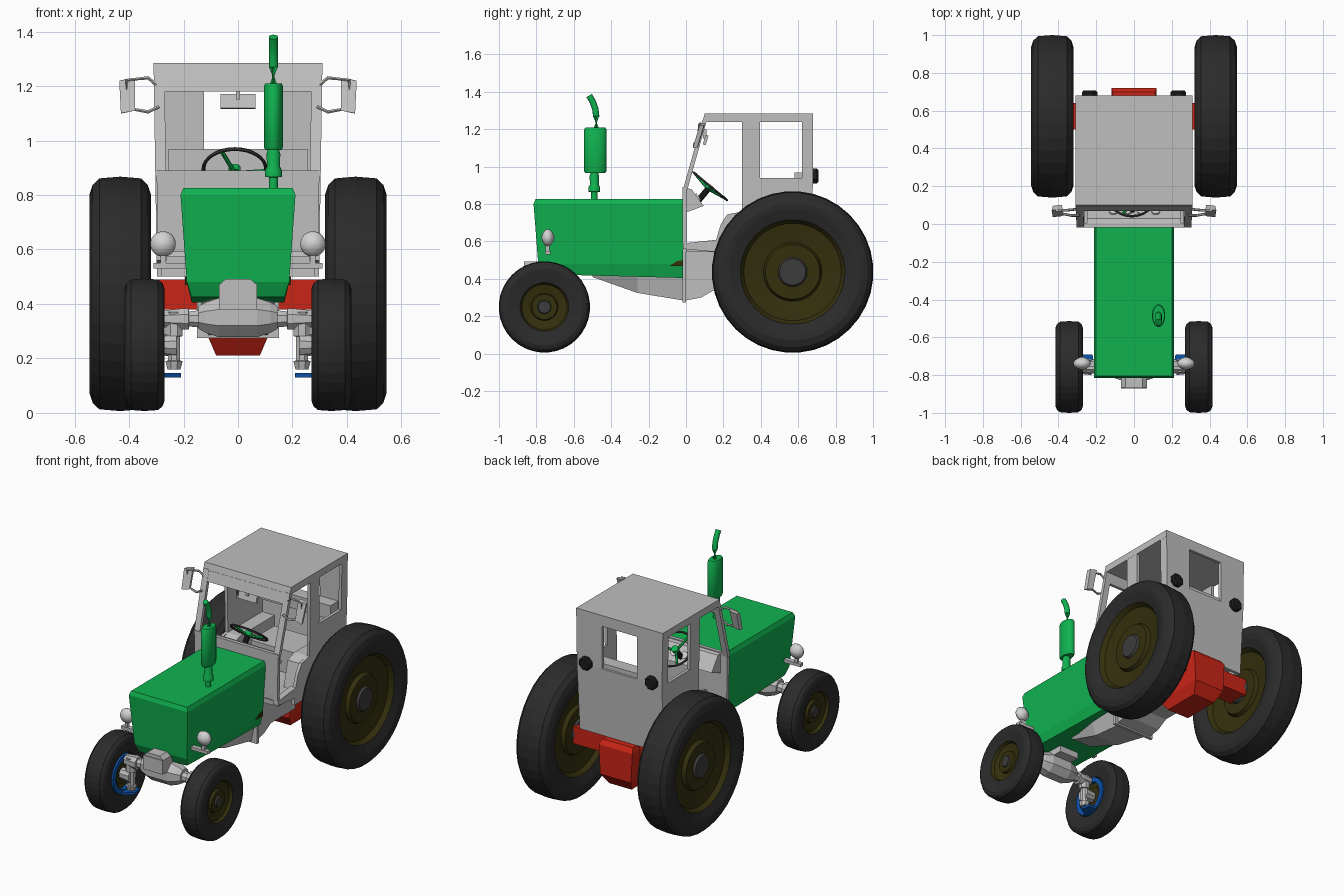
import bpy, bmesh, math
from mathutils import Vector

if "Cube" in bpy.data.objects:
    bpy.data.objects.remove(bpy.data.objects["Cube"])


def material(name, r, g, b):
    m = bpy.data.materials.new(name)
    m.use_nodes = True
    m.diffuse_color = (r, g, b, 1)
    m.node_tree.nodes["Principled BSDF"].inputs["Base Color"].default_value = (r, g, b, 1)
    return m


GREEN = material("body green", 0.005, 0.45, 0.08)
GREY = material("cab grey", 0.52, 0.52, 0.52)
WHITE = material("lamp grey", 0.65, 0.65, 0.65)
TYRE = material("tyre black", 0.024, 0.024, 0.024)
OLIVE = material("rim olive", 0.034, 0.029, 0.004)
HUB = material("hub grey", 0.045, 0.045, 0.045)
RED = material("axle red", 0.6, 0.018, 0.008)
BLUE = material("knuckle blue", 0.004, 0.09, 0.42)
BLACK = material("trim black", 0.012, 0.012, 0.012)


def loft(name, rings, mats, side=1, cap=True, lean=False, smooth=False, rule=None):
    """Skin a list of equal-sized point rings; rule picks a material per face."""
    bm = bmesh.new()
    rows = []
    for ring in rings:
        row = []
        for x, y, z in ring:
            if lean:
                x *= 1 - 0.05 * (1.285 - z)
            row.append(bm.verts.new((x * side, y, z)))
        rows.append(row)
    n = len(rows[0])
    for a, b in zip(rows, rows[1:]):
        for i in range(n):
            j = (i + 1) % n
            bm.faces.new((a[i], a[j], b[j], b[i]))
    if cap:
        bm.faces.new(rows[0])
        bm.faces.new(rows[-1])
    bmesh.ops.recalc_face_normals(bm, faces=bm.faces)
    if rule:
        for f in bm.faces:
            f.material_index = rule(f.calc_center_median())
    me = bpy.data.meshes.new(name)
    bm.to_mesh(me)
    bm.free()
    for m in mats if isinstance(mats, list) else [mats]:
        me.materials.append(m)
    ob = bpy.data.objects.new(name, me)
    bpy.context.collection.objects.link(ob)
    if smooth:
        bpy.ops.object.select_all(action='DESELECT')
        ob.select_set(True)
        bpy.context.view_layer.objects.active = ob
        bpy.ops.object.shade_smooth_by_angle(angle=math.radians(40))
    return ob


def prism(name, profile, x0, x1, mat, **kw):
    """Extrude a (y, z) profile across x."""
    return loft(name, [[(x, y, z) for y, z in profile] for x in (x0, x1)], mat, **kw)


def box(name, x0, x1, y0, y1, z0, z1, mat, **kw):
    return prism(name, [(y0, z0), (y1, z0), (y1, z1), (y0, z1)], x0, x1, mat, **kw)


def turned(name, loc, axis, stations, mat, n=16, stretch=1, **kw):
    """Revolve (offset, radius) stations about an axis through loc."""
    a = "xyz".index(axis)
    rings = []
    for d, r in stations:
        ring = []
        for i in range(n):
            t = 2 * math.pi * (i + 0.5) / n
            p = [0, 0, 0]
            p[a] = d
            p[(a + 1) % 3] = r * math.cos(t)
            p[(a + 2) % 3] = r * math.sin(t) * stretch
            ring.append(Vector(p) + Vector(loc))
        rings.append(ring)
    return loft(name, rings, mat, **kw)


def pipe(name, pts, r, mat, n=8, **kw):
    pts = [Vector(p) for p in pts]
    rings = []
    for i, p in enumerate(pts):
        q = (pts[min(i + 1, len(pts) - 1)] - pts[max(i - 1, 0)]).to_track_quat('Z', 'Y')
        rings.append([p + q @ Vector((r * math.cos(2 * math.pi * k / n),
                                      r * math.sin(2 * math.pi * k / n), 0)) for k in range(n)])
    return loft(name, rings, mat, **kw)


def wheel(name, loc, half, radius, rim, side):
    """Tyre, dished rim and hub, symmetric about the wheel's own plane."""
    out = [(0.0, radius), (0.68 * half, 0.985 * radius), (0.9 * half, 0.93 * radius),
           (half, 0.85 * radius), (0.97 * half, 0.78 * radius), (0.8 * half, rim),
           (0.55 * half, rim * 0.93), (0.4 * half, rim * 0.56), (0.62 * half, rim * 0.52),
           (0.62 * half, rim * 0.28), (0.75 * half, rim * 0.25)]
    stations = [(-d, r) for d, r in reversed(out[1:])] + out

    def rule(c):
        rr = math.hypot(c.y - loc[1], c.z - loc[2])
        return 0 if rr > rim * 0.98 else 1 if rr > rim * 0.27 else 2
    turned(name, loc, 'x', stations, [TYRE, OLIVE, HUB], n=36, side=side, rule=rule)


# Hood
def hood_ring(w, yf, zf, zb):
    return [(-w, yf, zf), (w, yf, zf), (w, -0.015, zb), (-w, -0.015, zb)]


loft("hood", [hood_ring(0.17, -0.765, 0.425, 0.405), hood_ring(0.188, -0.79, 0.48, 0.48),
              hood_ring(0.211, -0.815, 0.80, 0.80), hood_ring(0.20, -0.805, 0.826, 0.826)], GREEN)

# Exhaust stack
turned("exhaust_base", (0.13, -0.49, 0), 'z',
       [(0.82, 0.017), (0.865, 0.017), (0.866, 0.032), (0.89, 0.032), (0.905, 0.024),
        (0.95, 0.026), (0.97, 0.02)], GREEN, smooth=True)
turned("muffler", (0.13, -0.485, 0), 'z', [(0.965, 0.031), (0.975, 0.035), (1.2, 0.035), (1.21, 0.031)],
       GREEN, stretch=1.72, smooth=True)
pipe("exhaust_pipe", [(0.13, -0.48, 1.2), (0.13, -0.48, 1.27), (0.13, -0.485, 1.31),
                      (0.13, -0.5, 1.35), (0.13, -0.518, 1.38)], 0.017, GREEN, n=12, smooth=True)

# Underbody: engine sump, clutch housing, gearbox
loft("sump", [[(-w, y, z0), (w, y, z0), (w + 0.03, y, 0.43), (-w - 0.03, y, 0.43)]
              for w, y, z0 in ((0.07, -0.5, 0.41), (0.09, -0.26, 0.325), (0.11, -0.015, 0.285))], GREY)
box("clutch_flange", -0.15, 0.15, -0.02, 0.0, 0.275, 0.56, GREY)
prism("gearbox", [(0, 0.285), (0.08, 0.3), (0.15, 0.34), (0.4, 0.34), (0.4, 0.56), (0, 0.56)],
      -0.13, 0.13, GREY)

# Rear axle
loft("rear_axle_housing", [[(-w, y0, z), (w, y0, z), (w, y1, z), (-w, y1, z)]
                           for w, y0, y1, z in ((0.08, 0.42, 0.67, 0.21), (0.11, 0.37, 0.72, 0.28),
                                                (0.12, 0.37, 0.72, 0.47), (0.11, 0.38, 0.70, 0.5))], RED)
box("rear_axle_beam", -0.36, 0.36, 0.5, 0.64, 0.38, 0.49, RED)

# Front axle
box("front_weight", -0.07, 0.07, -0.87, -0.62, 0.38, 0.47, GREY)
loft("front_weight_cap", [[(-w, -0.865, z), (w, -0.865, z), (w, -0.76, z), (-w, -0.76, z)]
                          for w, z in ((0.07, 0.47), (0.045, 0.492))], GREY)
turned("front_differential", (0, -0.755, 0.35), 'x',
       [(-0.145, 0.045), (-0.12, 0.06), (-0.07, 0.078), (0.07, 0.078), (0.12, 0.06), (0.145, 0.045)],
       GREY, n=8)

for s, tag in ((1, "left_"), (-1, "right_")):
    wheel(tag + "rear_wheel", (0.4325, 0.57, 0.437), 0.1125, 0.432, 0.28, s)
    wheel(tag + "front_wheel", (0.343, -0.757, 0.25), 0.073, 0.244, 0.13, s)

    # Front axle arm, kingpin and blue knuckle parts
    turned(tag + "axle_arm", (0, -0.755, 0.345), 'x',
           [(0.13, 0.035), (0.18, 0.03), (0.181, 0.042), (0.2, 0.042), (0.27, 0.034)], GREY, n=8, side=s)
    turned(tag + "kingpin", (0.235, -0.755, 0), 'z',
           [(0.16, 0.026), (0.19, 0.034), (0.192, 0.024), (0.28, 0.024), (0.282, 0.034), (0.37, 0.034)],
           GREY, n=8, side=s)
    turned(tag + "stub_axle", (0, -0.757, 0.25), 'x', [(0.225, 0.045), (0.31, 0.035)], GREY, n=10, side=s)
    turned(tag + "brake_ring", (0, -0.757, 0.25), 'x',
           [(0.276, 0.125), (0.276, 0.095), (0.3, 0.095), (0.3, 0.125), (0.276, 0.125)],
           BLUE, n=24, side=s, cap=False)
    loft(tag + "steering_arm", [[(0.21, -0.75, z), (0.28, -0.8, z), (0.28, -0.69, z), (0.22, -0.69, z)]
                                for z in (0.13, 0.146)], BLUE, side=s)

    # Headlights
    turned(tag + "headlight", (0.275, -0.74, 0.62), 'y',
           [(-0.032, 0.004), (-0.027, 0.022), (-0.014, 0.041), (0, 0.047), (0.014, 0.043),
            (0.028, 0.026), (0.036, 0.006)], WHITE, n=20, side=s, smooth=True)
    box(tag + "headlight_stalk", 0.265, 0.285, -0.75, -0.73, 0.54, 0.58, GREY, side=s)
    box(tag + "headlight_bracket", 0.18, 0.31, -0.755, -0.725, 0.53, 0.55, GREY, side=s)

    # Small engine vent on the lower rear of the hood
    prism(tag + "hood_vent", [(-0.085, 0.47), (-0.02, 0.47), (-0.02, 0.5), (-0.05, 0.495)],
          0.18, 0.194, OLIVE, side=s)

    # Cab side: lower panel with fender, pillars
    prism(tag + "cab_lower_panel", [(0.15, 0.5), (0.66, 0.5), (0.68, 0.94), (0.3, 0.94), (0.3, 0.76),
                                    (0.22, 0.745), (0.185, 0.69), (0.15, 0.57)],
          0.29, 0.31, GREY, side=s, lean=True)
    box(tag + "middle_pillar", 0.29, 0.31, 0.3, 0.395, 0.94, 1.245, GREY, side=s, lean=True)
    box(tag + "rear_pillar", 0.29, 0.31, 0.62, 0.68, 0.94, 1.245, GREY, side=s, lean=True)
    prism(tag + "front_pillar", [(-0.018, 0.87), (0.005, 0.87), (0.112, 1.25), (0.088, 1.25)],
          0.27, 0.31, GREY, side=s, lean=True)
    prism(tag + "door_sill", [(-0.015, 0.56), (-0.015, 0.59), (0.17, 0.61), (0.15, 0.545)],
          0.27, 0.31, GREY, side=s, lean=True)
    prism(tag + "fender_ledge", [(0.19, 0.57), (0.65, 0.57), (0.65, 0.76), (0.3, 0.76), (0.23, 0.735)],
          0.2, 0.295, GREY, side=s, lean=True)

    # Rear wall strip beside the window, and tail light
    box(tag + "rear_wall_side", 0.125, 0.3, 0.66, 0.68, 0.94, 1.245, GREY, side=s)
    turned(tag + "tail_light", (0.235, 0.68, 0.95), 'y', [(0, 0.044), (0.018, 0.044), (0.028, 0.034)],
           BLACK, n=8, side=s)

    # Outside mirror and its bracket
    pipe(tag + "mirror_bracket", [(0.3, 0.08, 1.205), (0.33, 0.075, 1.23), (0.41, 0.07, 1.222),
                                  (0.41, 0.06, 1.12), (0.33, 0.045, 1.105), (0.29, 0.045, 1.125)],
         0.007, GREY, n=6, side=s)
    loft(tag + "mirror", [[(x0, y, 1.11), (x1 - 0.006, y - 0.006, 1.10), (x1, y + 0.03, 1.22),
                           (x0, y + 0.036, 1.23)]
                          for x0, x1, y in ((0.378, 0.436, 0.042), (0.383, 0.43, 0.066))],
         GREY, side=s)

# Cab shell
prism("roof", [(0.088, 1.24), (0.68, 1.24), (0.68, 1.285), (0.1, 1.285)], -0.31, 0.31, GREY)
prism("windscreen_header", [(0.07, 1.18), (0.09, 1.18), (0.11, 1.245), (0.088, 1.245)], -0.3, 0.3, GREY)
box("firewall", -0.305, 0.305, -0.018, 0.005, 0.59, 0.89, GREY, lean=True)
prism("rear_wall_lower", [(0.64, 0.5), (0.66, 0.5), (0.68, 0.94), (0.66, 0.94)], -0.3, 0.3, GREY, lean=True)
box("rear_wall_header", -0.126, 0.126, 0.66, 0.68, 1.215, 1.245, GREY)
box("cab_floor", -0.285, 0.285, 0.0, 0.65, 0.545, 0.575, GREY)
box("rear_shelf", -0.255, 0.255, 0.58, 0.665, 0.88, 0.968, GREY)
box("seat", -0.16, 0.16, 0.36, 0.6, 0.57, 0.72, GREY)

# Dashboard with gauges
prism("dashboard", [(0.0, 0.885), (0.03, 0.88), (0.095, 0.79), (0.0, 0.755)], -0.25, 0.25, GREY)
for i in range(4):
    c = Vector((-0.11 + 0.075 * i, 0.0625, 0.835))
    pipe("gauge_%d" % (i + 1), [c, c + Vector((0, 0.0065, 0.0047))], 0.022, WHITE, n=14)

# Interior mirror
prism("interior_mirror", [(0.09, 1.12), (0.105, 1.115), (0.12, 1.165), (0.105, 1.17)], -0.065, 0.065, GREY)
box("interior_mirror_stem", -0.008, 0.008, 0.09, 0.11, 1.15, 1.2, GREY)

# Steering wheel on its tilted column
centre = Vector((-0.012, 0.13, 0.895))
across = Vector((1, 0, 0))
along = Vector((0, 0.77, -0.64))


def on_rim(t, r=0.115):
    return centre + across * (r * math.cos(t)) + along * (r * math.sin(t))


axis = across.cross(along)
rings = []
for i in range(33):
    t = 2 * math.pi * i / 32
    out = (on_rim(t) - centre).normalized()
    rings.append([on_rim(t) + out * (0.007 * math.cos(k * math.pi / 3)) +
                  axis * (0.007 * math.sin(k * math.pi / 3)) for k in range(6)])
loft("steering_rim", rings, HUB, cap=False, smooth=True)
hub = centre + Vector((0, -0.012, -0.014))
for i in range(3):
    pipe("steering_spoke_%d" % (i + 1), [hub, on_rim(math.radians(-115 + 120 * i))], 0.008, GREEN, n=6)
pipe("steering_boss", [hub, centre + Vector((0, 0.004, 0.005))], 0.022, GREEN, n=12)
pipe("steering_column", [(-0.012, 0.055, 0.805), hub], 0.017, BLACK, n=10)
